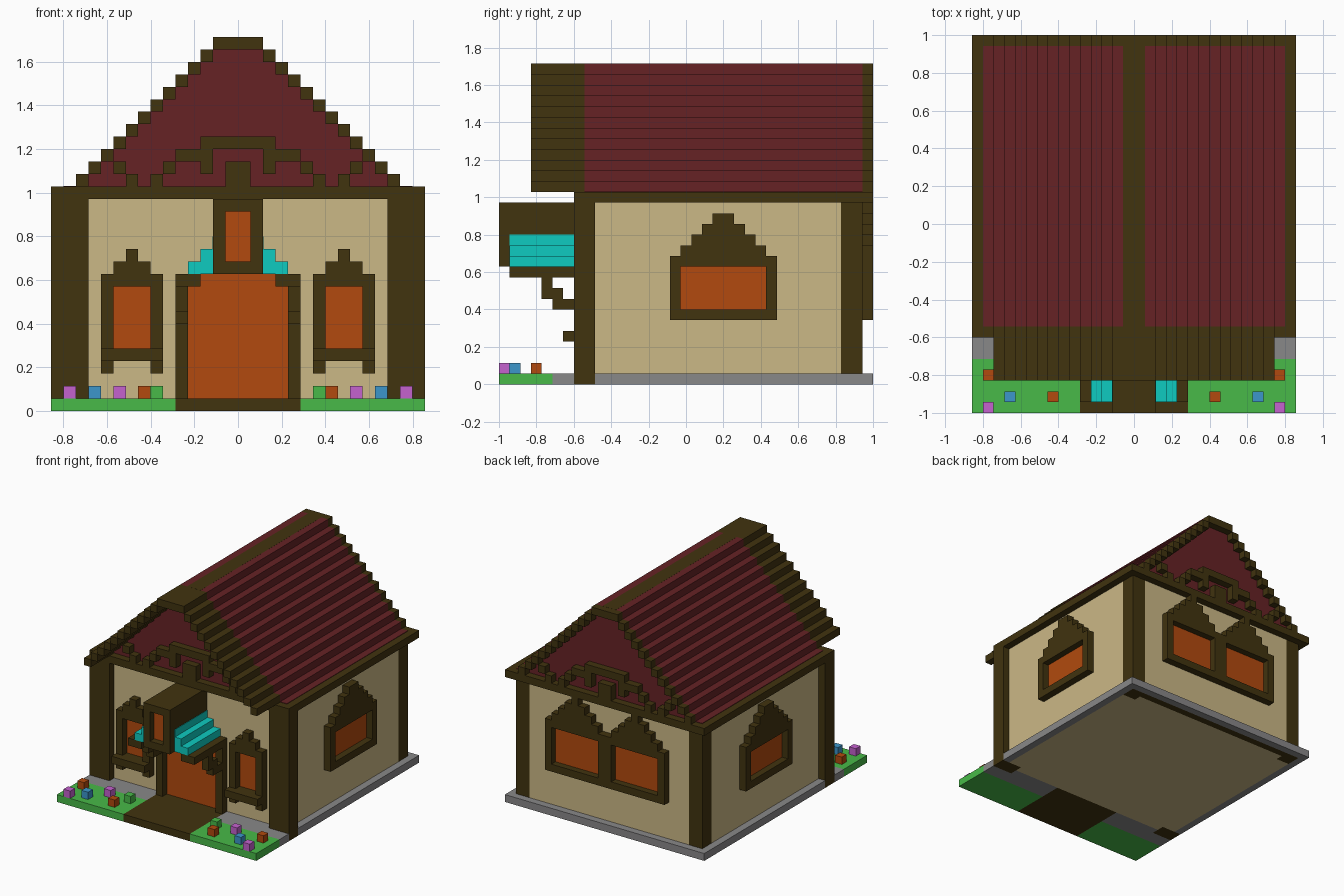
import bpy, bmesh

if "Cube" in bpy.data.objects:
    bpy.data.objects.remove(bpy.data.objects["Cube"])

U = 2 / 35          # one block; x is centred, y runs 0 (front) to 35 (back)


def material(name, r, g, b):
    lin = [((c / 255 + 0.055) / 1.055) ** 2.4 if c > 10 else c / 255 / 12.92 for c in (r, g, b)]
    m = bpy.data.materials.new(name)
    m.diffuse_color = (*lin, 1)
    m.use_nodes = True
    m.node_tree.nodes["Principled BSDF"].inputs["Base Color"].default_value = m.diffuse_color
    return m


WOOD = material("dark wood", 65, 51, 15)
ROOF = material("dark red", 102, 34, 37)
WALL = material("beige plaster", 203, 184, 134)
ORANGE = material("orange", 178, 74, 14)
GRASS = material("green", 72, 186, 72)
STONE = material("grey stone", 137, 136, 137)
CYAN = material("cyan", 14, 203, 192)
PURPLE = material("purple", 197, 98, 207)
BLUE = material("blue", 60, 150, 203)


def finish(name, bm, mat):
    bmesh.ops.recalc_face_normals(bm, faces=bm.faces)
    for v in bm.verts:
        v.co = (v.co.x * U, (v.co.y - 17.5) * U, v.co.z * U)
    me = bpy.data.meshes.new(name)
    bm.to_mesh(me)
    bm.free()
    me.materials.append(mat)
    ob = bpy.data.objects.new(name, me)
    bpy.context.collection.objects.link(ob)
    return ob


def boxes(name, mat, parts, mirror=False):
    """One object from boxes (x0, x1, y0, y1, z0, z1), optionally mirrored in x."""
    if mirror:
        parts = parts + [(-b[1], -b[0], *b[2:]) for b in parts]
    bm = bmesh.new()
    for x0, x1, y0, y1, z0, z1 in parts:
        for v in bmesh.ops.create_cube(bm, size=1)["verts"]:
            v.co = (x1 if v.co.x > 0 else x0, y1 if v.co.y > 0 else y0, z1 if v.co.z > 0 else z0)
    return finish(name, bm, mat)


def frame(a0, a1, z0, z1, steps):
    """Rectangles (a0, a1, z0, z1) of a one-block frame with a stepped head."""
    r = [(a0, a1, z0, z0 + 1), (a0, a1, z1 - 1, z1),
         (a0, a0 + 1, z0 + 1, z1 - 1), (a1 - 1, a1, z0 + 1, z1 - 1)]
    return r + [(a0 + k, a1 - k, z1 + k - 1, z1 + k) for k in range(1, steps + 1)]


# ground: lawn, path and stone footing
boxes("lawn", GRASS, [(5, 15, 0, 5, 0, 1)], True)
boxes("path", WOOD, [(-5, 5, 0, 8, 0, 1)])
boxes("footing", STONE, [(5, 12, 5, 8, 0, 1), (12, 15, 5, 7, 0, 1), (14, 15, 9, 35, 0, 1),
                         (0, 14, 34, 35, 0, 1)], True)

# walls, corner posts and eaves beam
boxes("walls", WALL, [(-12, 12, 8, 9, 0, 17), (-14, 14, 9, 32, 0, 17),
                      (-12, 12, 32, 33, 0, 17), (-12, 12, 33, 34, 1, 17)])
boxes("back_sill", WOOD, [(-12, 12, 33, 34, 0, 1)])
boxes("front_post", WOOD, [(12, 15, 7, 9, 0, 17)], True)
boxes("back_post", WOOD, [(12, 14, 32, 34, 0, 17)], True)
boxes("eaves_beam", WOOD, [(-15, 15, 7, 35, 17, 18)])
boxes("eaves_tiles", ROOF, [(13, 14, 8, 34, 18, 18.06)], True)

# stepped red roof, extruded from its staircase profile
half = []
for k in range(12):
    half += [(13 - k, 18 + k), (13 - k, 19 + k)]
profile = half + [(-x, z) for x, z in reversed(half)]
bm = bmesh.new()
face = bm.faces.new([bm.verts.new((x, 8, z)) for x, z in profile])
ext = bmesh.ops.extrude_face_region(bm, geom=[face])
for g in ext["geom"]:
    if isinstance(g, bmesh.types.BMVert):
        g.co.y = 34
finish("roof", bm, ROOF)
boxes("ridge_cap", WOOD, [(-1, 1, 8, 34, 30, 30.05)])

# brown stepped bargeboards: deep overhang in front, one block at the back
for name, y0, y1 in (("front_bargeboard", 3, 8), ("back_bargeboard", 34, 35)):
    boxes(name, WOOD, [(12 - k, 13 - k, y0, y1, 18 + k, 19 + k) for k in range(11)]
          + [(0, 2, y0, y1, 29, 30)], True)

# arched timber pattern in both gables
pattern = [(0, 3, 21, 22), (2, 5, 20, 21), (5, 6, 19, 20), (2, 3, 19, 20), (0, 1, 18, 20),
           (6, 7, 18, 19), (9, 10, 19, 20), (8, 9, 18, 19)]
for name, y in (("front_gable_timber", 7), ("back_gable_timber", 34)):
    boxes(name, WOOD, [(a, b, y, y + 1, c, d) for a, b, c, d in pattern], True)

# front windows with sill and feet
boxes("front_window_frame", WOOD,
      [(a, b, 7, 8, c, d) for a, b, c, d in frame(6, 11, 4, 11, 2)]
      + [(6, 11, 6, 7, 4, 5), (6, 7, 7, 8, 3, 4), (10, 11, 7, 8, 3, 4)], True)
boxes("front_window_pane", ORANGE, [(7, 10, 7.9, 8, 5, 10)], True)

# side windows
boxes("side_window_frame", WOOD,
      [(14, 15, a, b, c, d) for a, b, c, d in frame(16, 26, 6, 12, 4)], True)
boxes("side_window_pane", ORANGE, [(14, 14.1, 17, 25, 7, 11)], True)

# paired back windows
boxes("back_window_frame", WOOD,
      [(a, b, 34, 35, c, d) for a, b, c, d in frame(0, 9, 6, 13, 4)], True)
boxes("back_window_pane", ORANGE, [(1, 8, 34, 34.1, 7, 12)], True)

# door with frame
boxes("door", ORANGE, [(-4, 4, 7.9, 8, 1, 11)])
boxes("door_frame", WOOD, [(4, 5, 7, 8, 1, 11)], True)

# porch bay over the door, with stepped cyan awnings and brackets
boxes("bay", WOOD, [(-2, 2, 1, 8, 11, 17)])
boxes("bay_frame", WOOD, [(a, b, 0, 1, c, d) for a, b, c, d in frame(-2, 2, 11, 17, 0)])
boxes("bay_pane", ORANGE, [(-1, 1, 0.9, 1, 12, 16)])
boxes("awning", CYAN, [(2, 4, 1, 8, 11, 12), (2, 3, 1, 8, 12, 13), (2, 2.06, 1, 8, 13, 14)], True)
boxes("awning_board", WOOD, [(3, 5, 1, 7, 10, 11)], True)
boxes("awning_bracket", WOOD, [(4, 5, 4, 5, 8, 10), (4, 5, 5, 6, 8, 9), (4, 5, 5, 7, 7, 8)], True)

# flowers: single blocks on the lawn
for name, mat, spots in (("purple_flowers", PURPLE, [(13, 0), (9, 3)]),
                         ("blue_flowers", BLUE, [(11, 1)]),
                         ("orange_flowers", ORANGE, [(13, 3), (7, 1)]),
                         ("green_shrubs", GRASS, [(6, 3)])):
    boxes(name, mat, [(x, x + 1, y, y + 1, 1, 2) for x, y in spots], True)

# seat the top exactly on the full block height
bpy.data.objects["ridge_cap"].location.z = -0.04 * U
